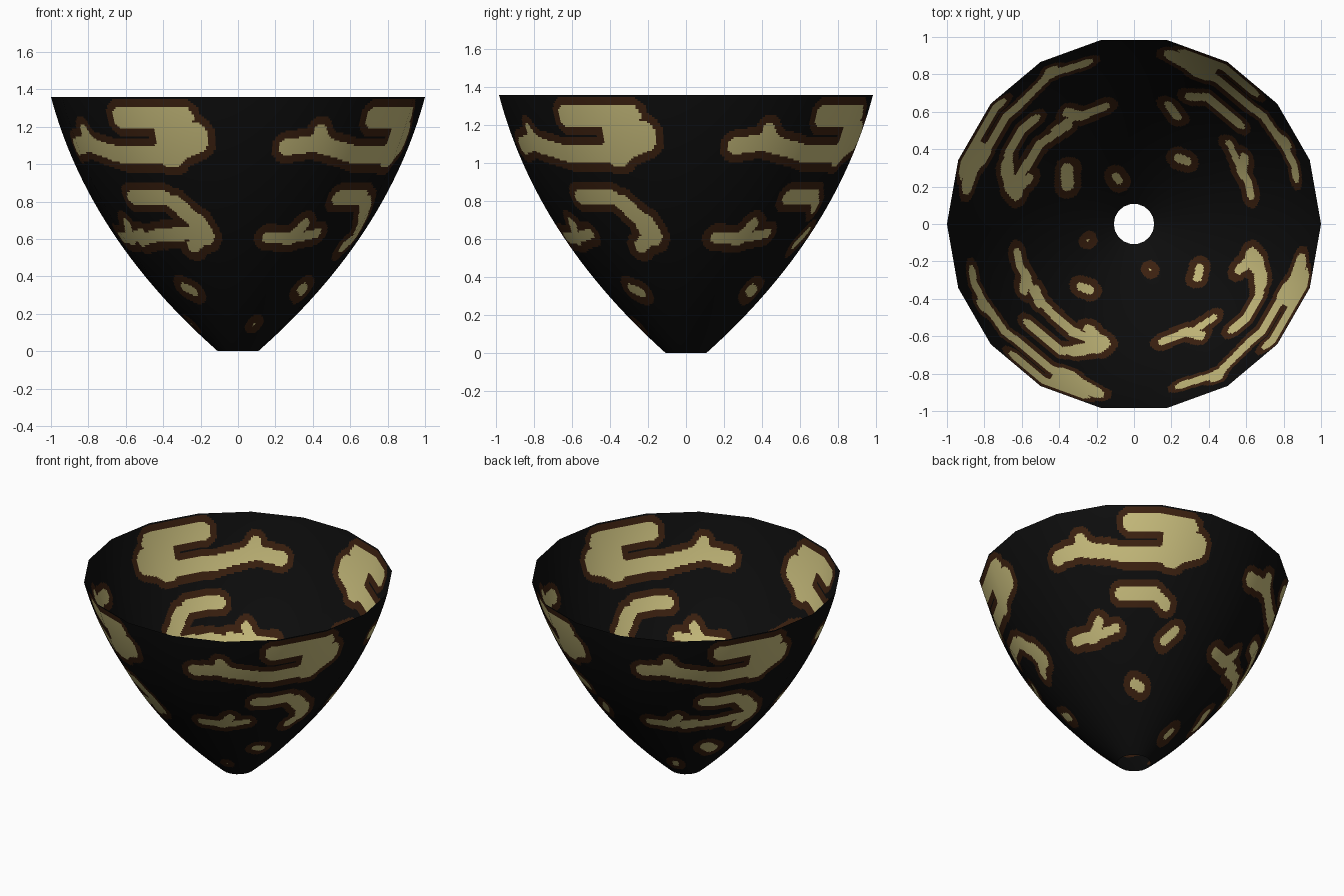
import bpy
import math
from mathutils import Vector

SIDES, SPLIT, ROWS = 18, 24, 140
BORDER = 0.042

cube = bpy.data.objects.get("Cube")
if cube:
    bpy.data.objects.remove(cube, do_unlink=True)


def make_material(name, colour):
    mat = bpy.data.materials.new(name)
    mat.use_nodes = True
    mat.diffuse_color = (*colour, 1)
    mat.node_tree.nodes["Principled BSDF"].inputs["Base Color"].default_value = (*colour, 1)
    return mat


# Patch strokes within a quarter turn: start angle, start z, end angle, end z, radius
upper_patch = [
    (17, 1.09, 30, 1.12, .045), (28, 1.18, 30, 1.1, .035),
    (30, 1.1, 45, 1.05, .045), (45, 1.05, 66, 1.05, .05),
    (66, 1.06, 67, 1.22, .08), (68, 1.1, 75, 1.14, .085),
    (49, 1.25, 72, 1.25, .06),
]
diamond = [(14, .61, 26, .6, .03), (26, .6, 40, .63, .025), (27, .62, 31, .68, .03)]
arch = [(44, .82, 60, .82, .04), (60, .82, 66, .77, .035)]
leg = [(64, .79, 72, .68, .045), (72, .68, 74, .62, .055), (74, .62, 67, .56, .035)]
low_piece = [(68, .57, 74, .64, .025)]
bar = [(34, .59, 50, .62, .03), (50, .62, 70, .63, .035)]
spot = [(50, .34, 56, .32, .026)]
large_spot = [(51, .36, 59, .31, .038), (19, .13, 21, .16, .02)]
tiny_spot = [(19, .14, 20, .15, .004)]

quarters = [
    upper_patch + diamond + arch + low_piece + spot,
    upper_patch + diamond + arch + leg + bar + large_spot,
    upper_patch + diamond + arch + leg + bar + spot + tiny_spot,
    upper_patch + diamond + arch + leg + spot + tiny_spot,
]


def profile(t):
    """Bowl wall from the open foot to the rim: radius, height, outward normal."""
    a, b, c = Vector((.108, 0)), Vector((.80, .61)), Vector((1, 1.36))
    p = a.lerp(b, t).lerp(b.lerp(c, t), t)
    d = b.lerp(c, t) - a.lerp(b, t)
    return p.x, p.y, Vector((d.y, -d.x)).normalized()


def stroke_distance(stroke, angle, z, radius):
    a0, z0, a1, z1, width = stroke
    scale = math.radians(1) * radius
    px, pz = (angle - a0) * scale, z - z0
    dx, dz = (a1 - a0) * scale, z1 - z0
    t = max(0, min(1, (px * dx + pz * dz) / (dx * dx + dz * dz)))
    return math.hypot(px - t * dx, pz - t * dz) - width


def patch_colour(angle, z, radius):
    strokes = quarters[int(angle // 90) % 4]
    d = min(stroke_distance(s, angle % 90, z, radius) for s in strokes)
    return 2 if d < 0 else 1 if d < BORDER else 0


# Bowl wall: a many-sided revolved profile, finely divided for the patches
columns = SIDES * SPLIT
corners = [Vector((math.cos(k * math.tau / SIDES), math.sin(k * math.tau / SIDES)))
           for k in range(SIDES + 1)]
verts, normals, faces, colours = [], [], [], []
for row in range(ROWS + 1):
    radius, z, n = profile(row / ROWS)
    for col in range(columns):
        side, step = divmod(col, SPLIT)
        p = corners[side].lerp(corners[side + 1], step / SPLIT)
        out = p.normalized()
        verts.append((p.x * radius, p.y * radius, z))
        normals.append((out.x * n.x, out.y * n.x, n.y))

for row in range(ROWS):
    radius, z, n = profile((row + .5) / ROWS)
    for col in range(columns):
        nxt = (col + 1) % columns
        low, high = row * columns, (row + 1) * columns
        faces.append((low + col, low + nxt, high + nxt, high + col))
        colours.append(patch_colour((col + .5) * 360 / columns, z, radius))

mesh = bpy.data.meshes.new("bowl")
mesh.from_pydata(verts, [], faces)
for mat in (make_material("black", (.004, .004, .004)),
            make_material("dark_brown", (.045, .015, .005)),
            make_material("tan", (.57, .50, .20))):
    mesh.materials.append(mat)
mesh.polygons.foreach_set("material_index", colours)
mesh.polygons.foreach_set("use_smooth", [True] * len(faces))
mesh.update()
mesh.normals_split_custom_set_from_vertices(normals)

bowl = bpy.data.objects.new("bowl", mesh)
bpy.context.collection.objects.link(bowl)
